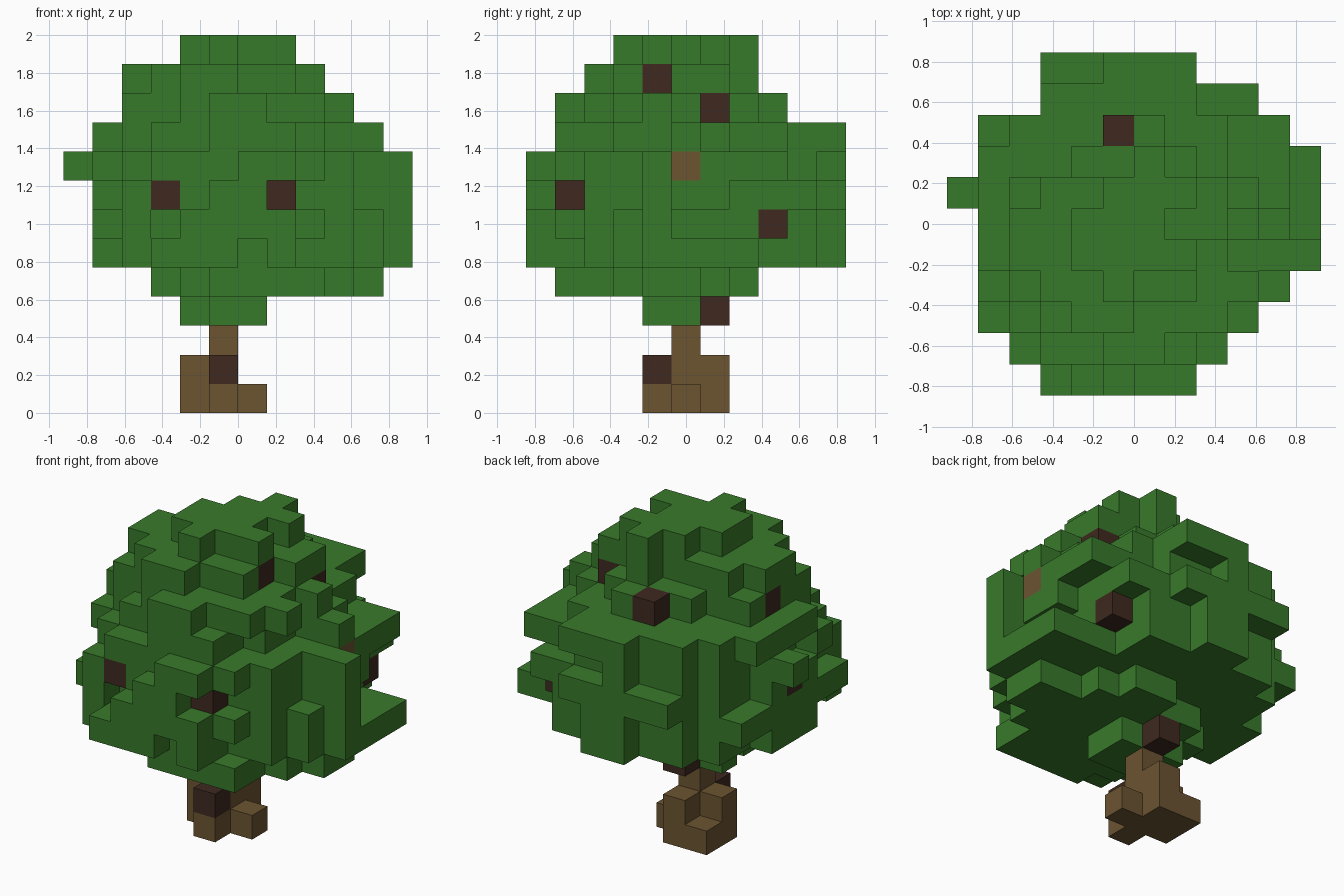
import bpy, bmesh, random
from mathutils import Vector

cube = bpy.data.objects.get("Cube")
if cube:
    bpy.data.objects.remove(cube, do_unlink=True)

random.seed(11)
SIZE = 2 / 13                       # edge of one block
ORIGIN = Vector((-6, -5.5, 0))      # grid corner, in blocks
SIDES = [Vector(s) for s in ((1, 0, 0), (-1, 0, 0), (0, 1, 0),
                             (0, -1, 0), (0, 0, 1), (0, 0, -1))]


def material(name, colour):
    mat = bpy.data.materials.new(name)
    mat.use_nodes = True
    mat.diffuse_color = (*colour, 1)
    mat.node_tree.nodes["Principled BSDF"].inputs["Base Color"].default_value = (*colour, 1)
    return mat


LEAF = material("leaf green", (0.039, 0.195, 0.023))
BARK = material("bark brown", (0.15, 0.089, 0.031))
DARK = material("dark brown", (0.049, 0.022, 0.014))

# Foliage layers: height, first and last block in x, then in y, and fullness
LAYERS = [
    (4, 3, 10, 1, 7, 0.85), (5, 1, 10, 0, 10, 0.92), (6, 1, 10, 0, 10, 0.92),
    (7, 1, 10, 0, 10, 0.88), (8, 1, 10, 0, 10, 0.85), (9, 1, 10, 1, 10, 0.75),
    (10, 2, 9, 1, 8, 0.8), (11, 2, 8, 2, 7, 0.75),
]
# Widest x span of the foliage in each row, from front to back
ROWS = [(3, 7), (2, 8), (1, 9), (1, 10), (1, 10), (1, 10),
        (1, 10), (1, 10), (1, 10), (3, 9), (3, 7)]
# Crown: rows filled in each column in x
CROWN = {4: (4, 5), 5: (3, 4, 5, 6), 6: (4, 5, 6, 7), 7: (4, 6)}

blocks = {}                         # grid cell -> part name


def fill(part, cells):
    for cell in cells:
        blocks[cell] = part


def shifted(cell, side):
    return tuple(round(c) for c in Vector(cell) + side)


# Foliage: rounded layers with a ragged rim
for k, x0, x1, y0, y1, fullness in LAYERS:
    cx, cy = (x0 + x1) / 2, (y0 + y1) / 2
    rx, ry = (x1 - x0 + 1) / 2, (y1 - y0 + 1) / 2
    for j in range(y0, y1 + 1):
        low, high = ROWS[j]
        for i in range(max(x0, low), min(x1, high) + 1):
            reach = ((i - cx) / rx) ** 2 + ((j - cy) / ry) ** 2
            if reach < fullness + random.uniform(-0.2, 0.2):
                blocks[i, j, k] = "foliage"

# Tufts on the front, back, left and right that reach furthest out
fill("foliage", [(i, 0, 5) for i in (3, 4, 5)] + [(6, 0, k) for k in (6, 7, 8)])
fill("foliage", [(i, 10, 7) for i in (3, 4, 5, 6, 7)] + [(i, 9, 7) for i in range(3, 10)])
fill("foliage", [(5, 10, k) for k in (5, 6, 8, 9)] + [(5, 9, k) for k in (5, 6, 8, 9)])
fill("foliage", [(x, 4, k) for x in (10, 11) for k in (5, 6, 7, 8)])
fill("foliage", [(x, j, 5) for x in (10, 11) for j in (5, 6, 7)])
fill("foliage", [(10, 7, 8), (10, 8, 8), (9, 8, 8), (7, 0, 8), (8, 9, 6), (8, 8, 6)])
fill("foliage", [(0, 6, 8), (1, 6, 8), (1, 2, 6), (2, 2, 6), (1, 8, 6), (2, 8, 6),
                 (2, 1, 7), (2, 1, 6), (3, 1, 8), (8, 1, 6), (9, 2, 6), (10, 3, 6),
                 (1, 4, 7), (1, 4, 5), (1, 3, 8), (1, 4, 9)])

# Tufts on the upper slopes and the underside
fill("foliage", [(2, 5, 11), (2, 6, 10), (8, 4, 11), (8, 6, 11), (5, 2, 11),
                 (6, 7, 11), (6, 1, 10), (5, 1, 10), (9, 5, 10), (6, 8, 10),
                 (10, 5, 9), (6, 1, 9), (3, 5, 4), (10, 4, 4), (6, 1, 4), (7, 7, 4)])

# Close pits inside the leaves
for i in range(1, 11):
    for j in range(1, 10):
        for k in range(4, 11):
            around = sum(shifted((i, j, k), s) in blocks for s in SIDES)
            if around >= 5:
                blocks[i, j, k] = "foliage"

# Crown and lowest leaves
fill("foliage", [(i, j, k) for i, rows in CROWN.items() for j in rows for k in (11, 12)])
fill("foliage", [(4, 5, 3), (5, 4, 3), (6, 5, 3), (6, 4, 3)])

# Trunk with roots, and a branch end in a gap in the leaves
fill("trunk", [(5, 5, k) for k in range(4)])
fill("trunk", [(4, 5, 0), (4, 6, 0), (5, 6, 0), (6, 5, 0), (5, 4, 0),
               (4, 5, 1), (5, 6, 1)])
fill("branch", [(10, 5, 8)])

# Dark knots, each with the open side that shows it
KNOTS = [((3, 1, 7), 3), ((7, 1, 7), 0), ((7, 4, 11), 0), ((8, 6, 10), 0),
         ((9, 8, 6), 0), ((5, 8, 10), 2), ((2, 5, 10), 1), ((1, 5, 7), 1),
         ((5, 6, 3), 2), ((5, 4, 1), 3)]
for cell, side in KNOTS:
    blocks[cell] = "knots"
    ahead = shifted(cell, SIDES[side])
    while -1 < min(ahead) and max(ahead) < 13:
        blocks.pop(ahead, None)
        ahead = shifted(ahead, SIDES[side])

# Gaps beside the knots and on the back left slope
for gap in [(4, 0, 7), (4, 0, 8), (4, 8, 10), (5, 8, 11), (9, 8, 5), (9, 9, 5),
            (9, 9, 6), (8, 9, 9), (9, 8, 9), (9, 9, 9), (9, 7, 9), (10, 7, 9)]:
    blocks.pop(gap, None)


def build(part, mat):
    """Join the open block sides of one part into a mesh."""
    bm = bmesh.new()
    corners = {}

    def vert(point):
        key = tuple(round(c) for c in point)
        if key not in corners:
            corners[key] = bm.verts.new((point + ORIGIN) * SIZE)
        return corners[key]

    for cell, owner in blocks.items():
        if owner != part:
            continue
        for side in SIDES:
            if shifted(cell, side) in blocks:
                continue
            axis = max(range(3), key=lambda n: abs(side[n]))
            u, v, base = Vector(), Vector(), Vector(cell)
            u[(axis + 1) % 3] = v[(axis + 2) % 3] = 1
            base[axis] += max(side[axis], 0)
            ring = [base, base + u, base + u + v, base + v]
            bm.faces.new([vert(p) for p in (ring if side[axis] > 0 else ring[::-1])])
    mesh = bpy.data.meshes.new(part)
    bm.to_mesh(mesh)
    bm.free()
    mesh.materials.append(mat)
    bpy.context.collection.objects.link(bpy.data.objects.new(part, mesh))


build("foliage", LEAF)
build("trunk", BARK)
build("branch", BARK)
build("knots", DARK)
